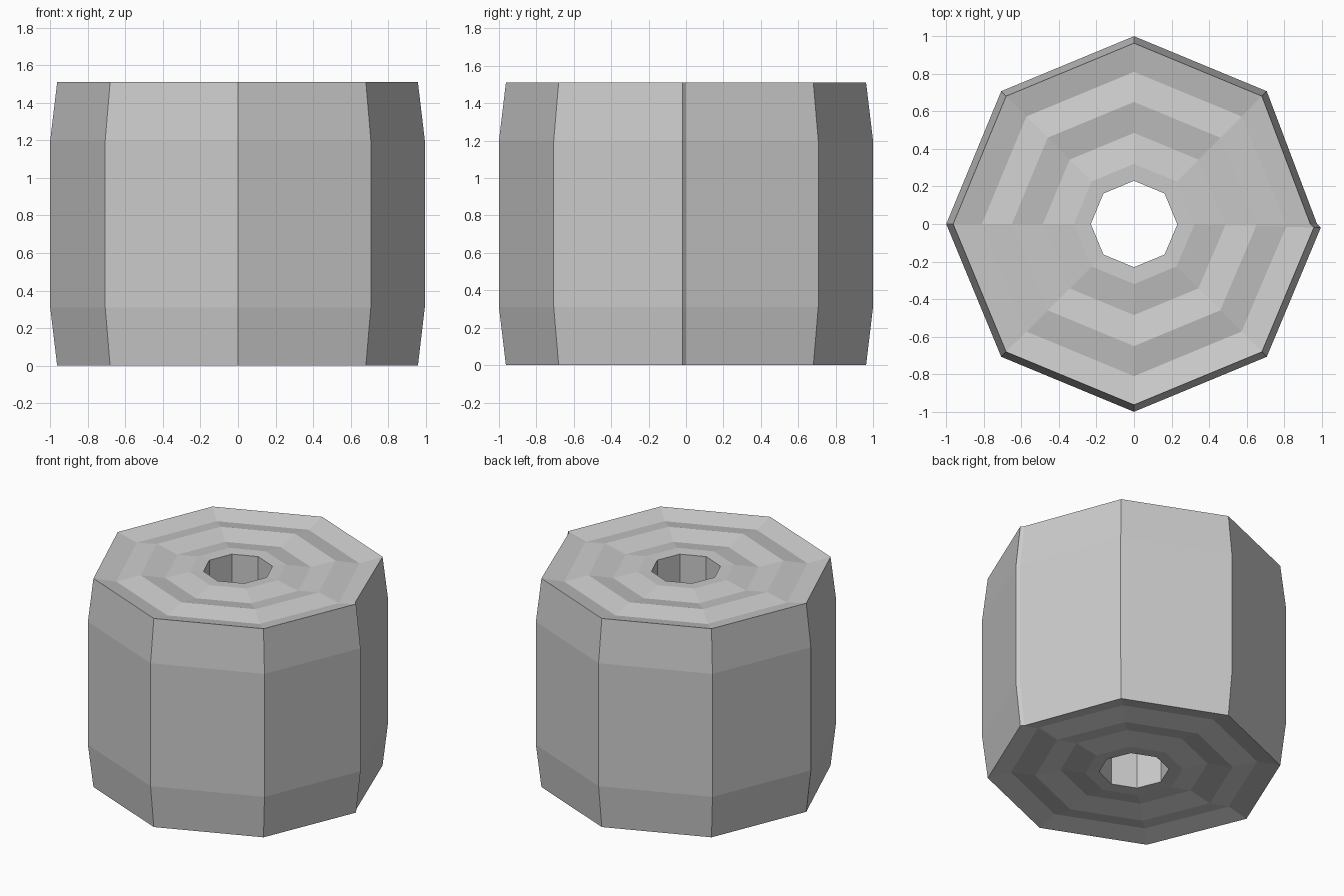
import bpy, bmesh
from math import sin, cos, radians

if "Cube" in bpy.data.objects:
    bpy.data.objects.remove(bpy.data.objects["Cube"])

H = 1.51
# upper half of the closed cross-section (radius, z): wall, rim, ripples, hole edge
upper = [(1.0, 1.20), (0.963, H), (0.81, H - 0.036), (0.65, H - 0.002),
         (0.485, H - 0.036), (0.32, H - 0.004), (0.23, H - 0.008)]
profile = upper + [(r, H - z) for r, z in reversed(upper)]

# eight corners plus a small overlapping lip where the roll ends
columns = [(45 * i, 0.975 if i == 0 else 1.0) for i in range(8)] + [(358.9, 0.995)]


def ring_point(r, z, angle, scale):
    k = scale if r > 0.9 else 1.0
    a = radians(angle)
    return (r * k * cos(a), r * k * sin(a), z)


# rolled bale body: sweep the section round all columns
bm = bmesh.new()
grid = [[bm.verts.new(ring_point(r, z, a, s)) for r, z in profile] for a, s in columns]
n, m = len(columns), len(profile)
for i in range(n):
    a, b = grid[i], grid[(i + 1) % n]
    for j in range(m):
        k = (j + 1) % m
        bm.faces.new((a[j], b[j], b[k], a[k]))
bmesh.ops.recalc_face_normals(bm, faces=bm.faces)

mesh = bpy.data.meshes.new("rolled_bale")
bm.to_mesh(mesh)
bm.free()
bpy.context.collection.objects.link(bpy.data.objects.new("rolled_bale", mesh))
